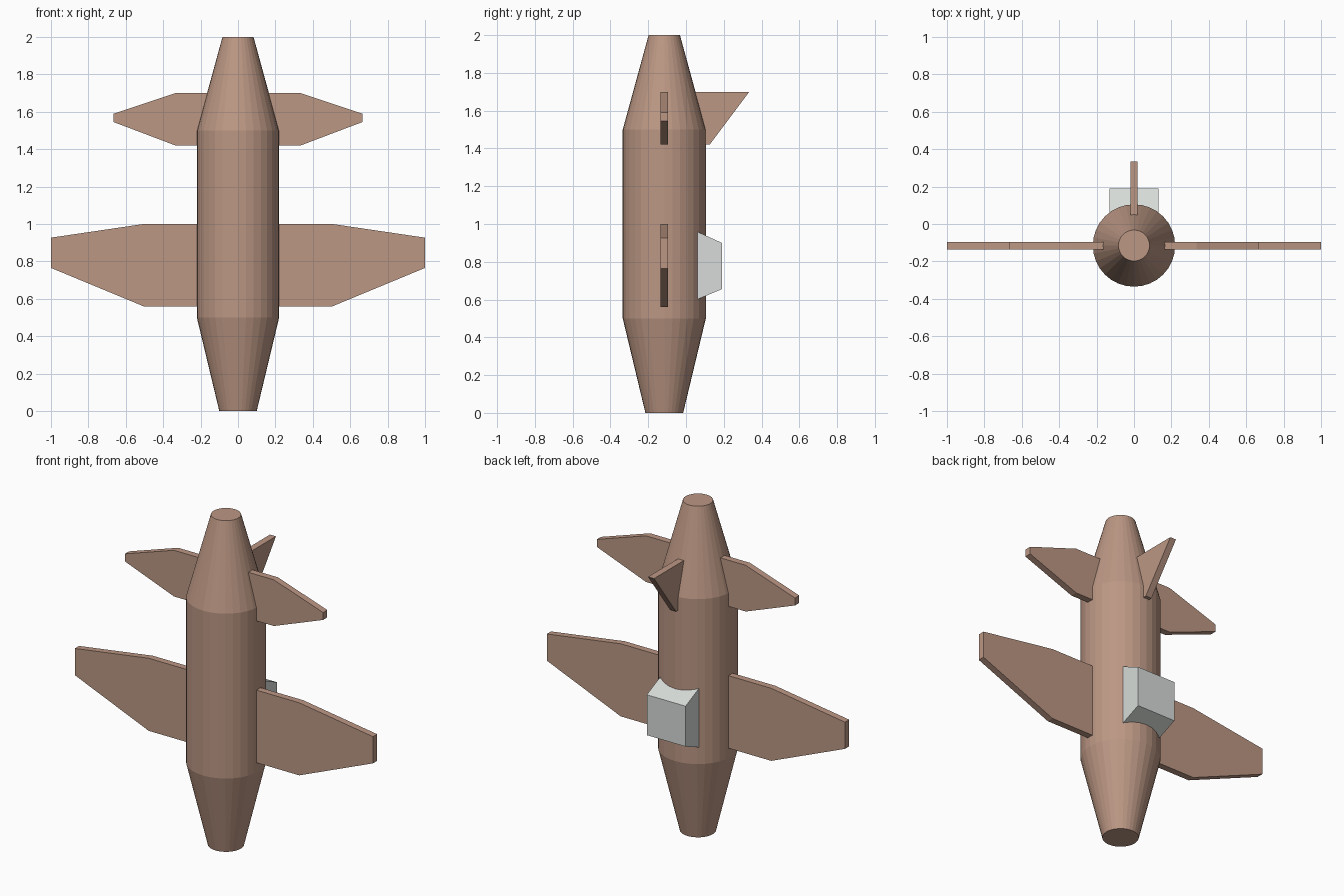
import bpy, bmesh, math
from mathutils import Vector

if "Cube" in bpy.data.objects:
    bpy.data.objects.remove(bpy.data.objects["Cube"])

CY = -0.115   # y of the body axis and the wing plane
SIDES = 32


def material(name, rgb):
    m = bpy.data.materials.new(name)
    m.diffuse_color = (*rgb, 1)
    m.use_nodes = True
    m.node_tree.nodes["Principled BSDF"].inputs["Base Color"].default_value = m.diffuse_color
    return m


brown = material("warm brown", (0.50, 0.31, 0.23))
grey = material("light grey", (0.68, 0.71, 0.69))


def add_object(name, bm, mat):
    bmesh.ops.recalc_face_normals(bm, faces=bm.faces)
    mesh = bpy.data.meshes.new(name)
    bm.to_mesh(mesh)
    bm.free()
    mesh.materials.append(mat)
    ob = bpy.data.objects.new(name, mesh)
    bpy.context.collection.objects.link(ob)
    return ob


def plate(name, points, direction, mat):
    """Extrude a flat outline along a direction."""
    bm = bmesh.new()
    face = bm.faces.new([bm.verts.new(p) for p in points])
    ext = bmesh.ops.extrude_face_region(bm, geom=[face])
    moved = [g for g in ext["geom"] if isinstance(g, bmesh.types.BMVert)]
    bmesh.ops.translate(bm, verts=moved, vec=Vector(direction))
    return add_object(name, bm, mat)


def wing_pair(name, outline):
    ob = plate(name, [(x, CY - 0.02, z) for x, z in outline], (0, 0.04, 0), brown)
    mirror = ob.modifiers.new("mirror", "MIRROR")
    mirror.use_axis[0] = True


# fuselage: tapered cylinder with closed ends
bm = bmesh.new()
rings = []
for r, z in [(0.10, 0), (0.22, 0.5), (0.22, 1.5), (0.083, 2.0)]:
    rings.append([bm.verts.new((r * math.cos(2 * math.pi * i / SIDES),
                                CY + r * math.sin(2 * math.pi * i / SIDES), z))
                  for i in range(SIDES)])
for a, b in zip(rings, rings[1:]):
    for i in range(SIDES):
        j = (i + 1) % SIDES
        bm.faces.new((a[i], a[j], b[j], b[i]))
bm.faces.new(rings[0][::-1])
bm.faces.new(rings[-1])
add_object("fuselage", bm, brown)

# main wings and tail wings
wing_pair("main_wings", [(0.20, 0.56), (0.505, 0.56), (1.0, 0.765),
                         (1.0, 0.927), (0.505, 1.0), (0.20, 1.0)])
wing_pair("tail_wings", [(0.20, 1.42), (0.335, 1.42), (0.665, 1.545),
                         (0.665, 1.59), (0.335, 1.70), (0.155, 1.70)])

# upright tail fin
plate("tail_fin", [(-0.02, y, z) for y, z in
                   [(0.08, 1.42), (0.125, 1.42), (0.335, 1.70), (0.04, 1.70)]],
      (0.04, 0, 0), brown)

# cockpit block with sloped ends, sunk into the fuselage
plate("cockpit", [(-0.13, y, z) for y, z in
                  [(0.058, 0.60), (0.19, 0.655), (0.19, 0.90), (0.058, 0.96)]],
      (0.26, 0, 0), grey)
